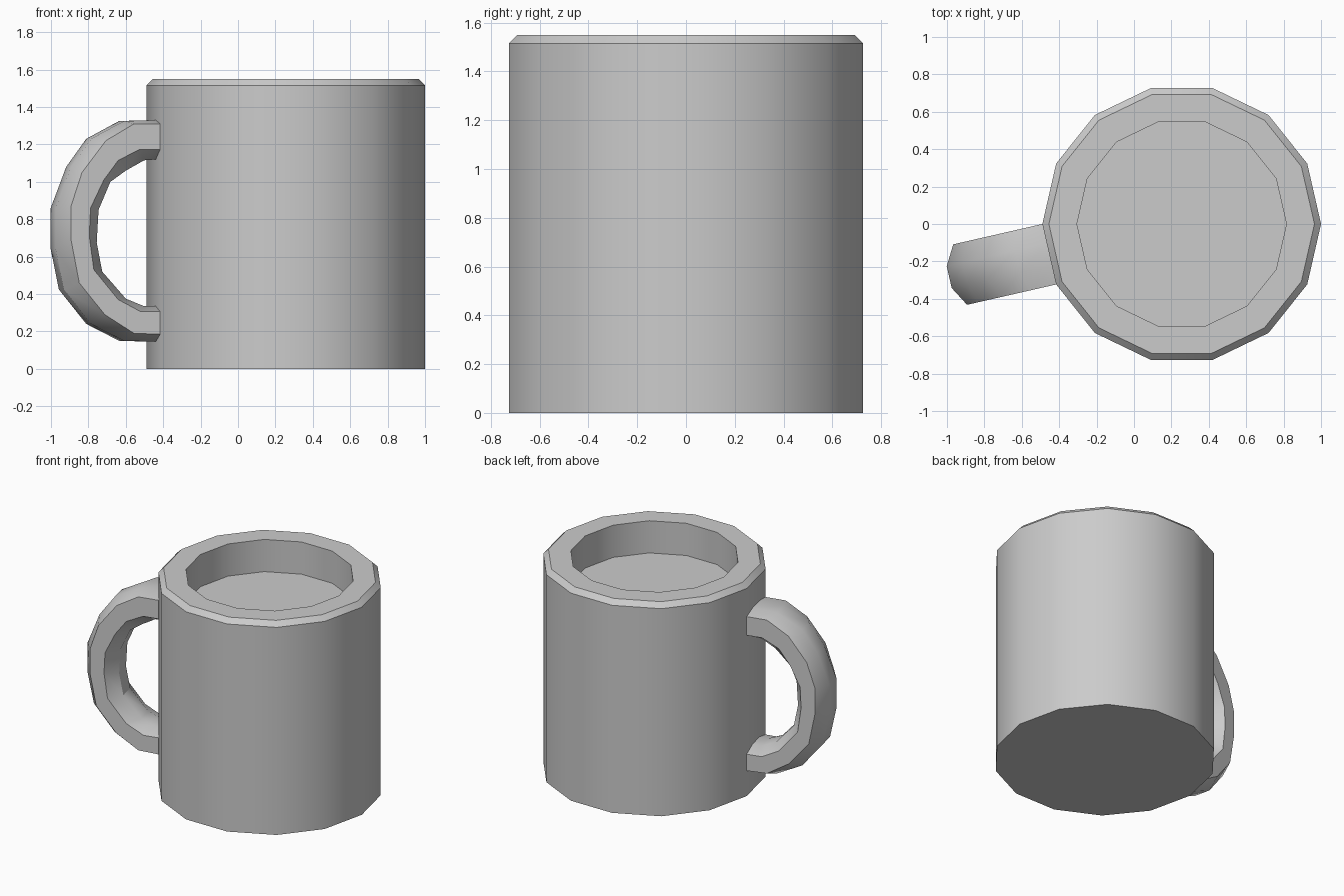
import bpy, bmesh
from math import sin, cos, pi

if "Cube" in bpy.data.objects:
    bpy.data.objects.remove(bpy.data.objects["Cube"])

SIDES = 14
CX = 0.255  # mug axis sits right of centre


def finish(name, bm):
    bmesh.ops.recalc_face_normals(bm, faces=bm.faces)
    me = bpy.data.meshes.new(name)
    bm.to_mesh(me)
    bm.free()
    ob = bpy.data.objects.new(name, me)
    bpy.context.collection.objects.link(ob)
    bpy.ops.object.select_all(action='DESELECT')
    ob.select_set(True)
    bpy.context.view_layer.objects.active = ob
    bpy.ops.object.shade_smooth_by_angle(angle=pi / 6)
    return ob


def skin(bm, rings):
    # bridge consecutive closed rings and cap both ends
    loops = [[bm.verts.new(p) for p in r] for r in rings]
    n = len(loops[0])
    for a, b in zip(loops, loops[1:]):
        for i in range(n):
            j = (i + 1) % n
            bm.faces.new((a[i], a[j], b[j], b[i]))
    bm.faces.new(loops[0])
    bm.faces.new(loops[-1])


# Mug body: base, wall, chamfered rim, recess with raised floor
profile = [(0.745, 0), (0.745, 1.515), (0.71, 1.55), (0.56, 1.55), (0.56, 1.315)]
bm = bmesh.new()
skin(bm, [[(CX + r * cos(2 * pi * i / SIDES), r * sin(2 * pi * i / SIDES), z)
           for i in range(SIDES)] for r, z in profile])
finish("mug_body", bm)

# Handle: paths (distance from axis, height) for the side edges and crowned middles
outer_edge = [(.72, 1.31), (.87, 1.31), (1.024, 1.22), (1.155, 1.05), (1.215, .87),
              (1.215, .69), (1.17, .46), (1.03, .29), (.87, .19), (.72, .185)]
outer_mid = [(.72, 1.33), (.90, 1.325), (1.08, 1.23), (1.19, 1.08), (1.275, .86),
             (1.275, .64), (1.23, .424), (1.08, .24), (.90, .15), (.72, .145)]
inner_edge = [(.72, 1.174), (.837, 1.174), (.956, 1.115), (1.035, 1.01), (1.108, .86),
              (1.115, .71), (1.09, .53), (.956, .37), (.833, .306), (.72, .306)]
inner_mid = [(.72, 1.12), (.79, 1.115), (.89, 1.06), (.975, 1.0), (1.04, .85),
             (1.05, .675), (1.02, .52), (.89, .375), (.79, .335), (.72, .335)]
ANG = pi + pi / SIDES  # handle grows square out of one wall face
W, M = 0.745 * sin(pi / SIDES), 0.06


def place(p, v):
    u, z = p
    return (CX + u * cos(ANG) - v * sin(ANG), u * sin(ANG) + v * cos(ANG), z)


rings = []
for oe, om, ie, im in zip(outer_edge, outer_mid, inner_edge, inner_mid):
    rings.append([place(oe, -W), place(om, -M), place(om, M), place(oe, W),
                  place(ie, W), place(im, M), place(im, -M), place(ie, -W)])
bm = bmesh.new()
skin(bm, rings)
finish("handle", bm)
